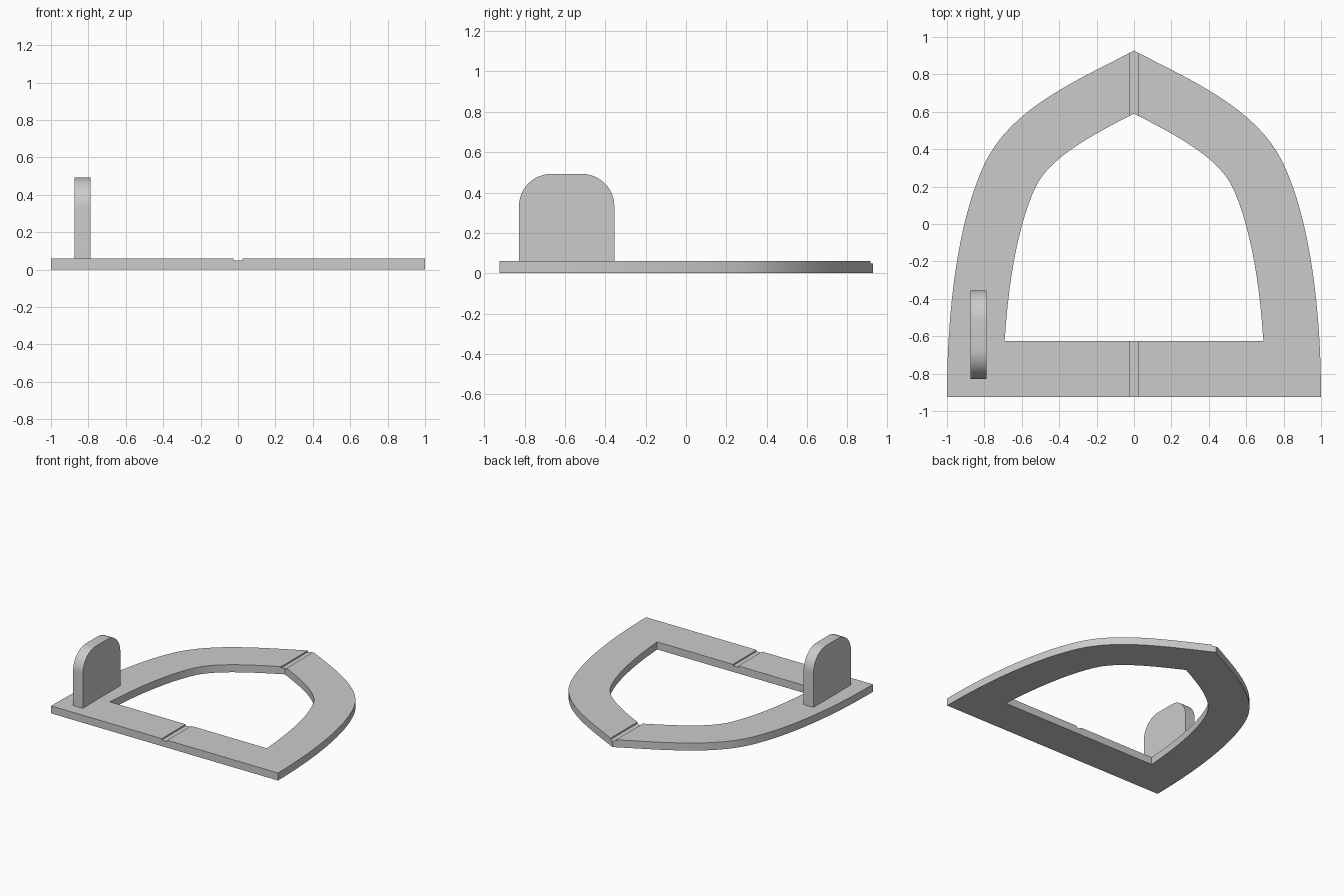
import bpy, bmesh, math
from mathutils import Vector
from mathutils.geometry import interpolate_bezier

if "Cube" in bpy.data.objects:
    bpy.data.objects.remove(bpy.data.objects["Cube"])

WALL = 0.30      # width of the arch band
THICK = 0.06     # plate thickness


def prism(name, pts, offset, open_centre=False):
    """Extrude a closed profile along offset; optionally drop faces on x = 0."""
    bm = bmesh.new()
    face = bm.faces.new([bm.verts.new(p) for p in pts])
    res = bmesh.ops.extrude_face_region(bm, geom=[face], use_keep_orig=True)
    moved = [v for v in res["geom"] if isinstance(v, bmesh.types.BMVert)]
    bmesh.ops.translate(bm, vec=offset, verts=moved)
    bmesh.ops.recalc_face_normals(bm, faces=bm.faces)
    if open_centre:
        seam = [f for f in bm.faces if all(abs(v.co.x) < 1e-5 for v in f.verts)]
        bmesh.ops.delete(bm, geom=seam, context="FACES")
    mesh = bpy.data.meshes.new(name)
    bm.to_mesh(mesh)
    bm.free()
    obj = bpy.data.objects.new(name, mesh)
    bpy.context.collection.objects.link(obj)
    return obj


def smooth(obj):
    bpy.ops.object.select_all(action="DESELECT")
    obj.select_set(True)
    bpy.context.view_layer.objects.active = obj
    bpy.ops.object.shade_smooth_by_angle(angle=math.radians(30))


# Right half of the pointed arch: outer curve, then the same curve offset inward
segments = [
    [(1, -0.925), (1, -0.45), (0.94, 0.02), (0.80, 0.32)],
    [(0.80, 0.32), (0.66, 0.62), (0.30, 0.77), (0, 0.927)],
]
outer = []
for seg in segments:
    pts = interpolate_bezier(*[Vector((x, y, 0)) for x, y in seg], 17)
    outer += pts if not outer else pts[1:]

inner = []
for i in range(1, len(outer) - 1):
    d = (outer[i + 1] - outer[i - 1]).normalized()
    p = outer[i] + Vector((-d.y, d.x, 0)) * WALL
    if p.y > -0.60 and p.x > 0.02:
        inner.append(p)
inner = [Vector((0.693, -0.625, 0))] + inner + [Vector((0, 0.59, 0))]

half = [Vector((0, -0.925, 0))] + outer + inner[::-1] + [Vector((0, -0.625, 0))]
frame = prism("arch_frame", half, (0, 0, THICK), open_centre=True)
mirror = frame.modifiers.new("mirror", "MIRROR")
mirror.use_clip = True

# Shallow groove across the apex and the base bar
g = 0.024
groove = prism("groove_cutter",
               [(-g, -1.1, 0.049), (g, -1.1, 0.049), (g, 1.1, 0.049), (-g, 1.1, 0.049)],
               (0, 0, 0.1))
groove.hide_render = True
cut = frame.modifiers.new("groove", "BOOLEAN")
cut.operation = "DIFFERENCE"
cut.solver = "EXACT"
cut.object = groove
bpy.context.view_layer.objects.active = frame
for name in ("mirror", "groove"):
    bpy.ops.object.modifier_apply(modifier=name)
bpy.data.objects.remove(groove)
smooth(frame)

# Upright tab with rounded top corners
y0, y1, top, r = -0.828, -0.355, 0.492, 0.16
tab = [(-0.875, y0, THICK), (-0.875, y1, THICK)]
for cy, start in ((y1 - r, 0), (y0 + r, 90)):
    for k in range(13):
        a = math.radians(start + 90 * k / 12)
        tab.append((-0.875, cy + r * math.cos(a), top - r + r * math.sin(a)))
smooth(prism("upright_tab", tab, (0.086, 0, 0)))
